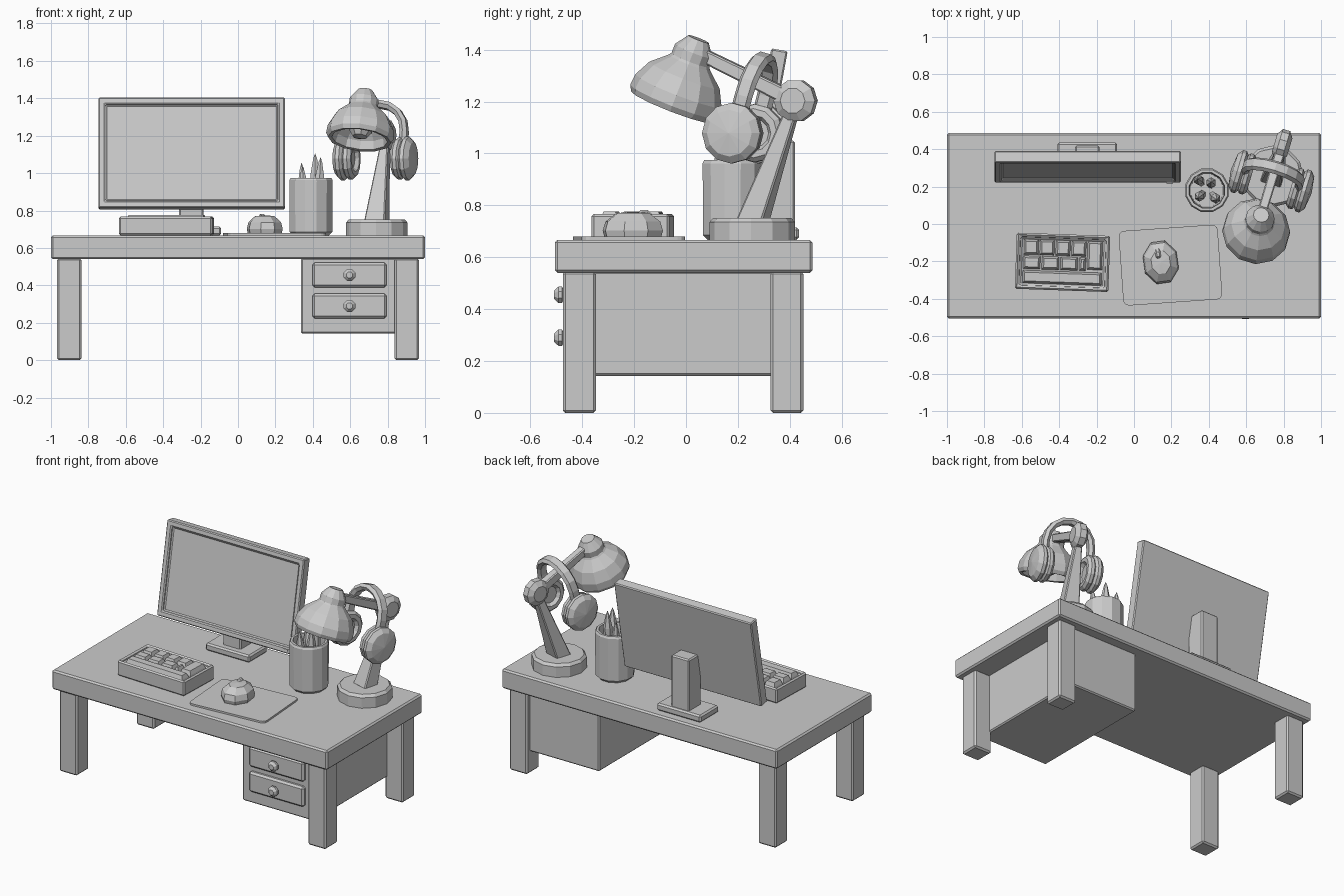
import bpy, bmesh
from math import radians, sin, cos, pi
from mathutils import Matrix, Vector, Euler

if "Cube" in bpy.data.objects:
    bpy.data.objects.remove(bpy.data.objects["Cube"])

I = Matrix.Identity(4)


def finish(bm, name, m=I, bevel=0):
    bmesh.ops.recalc_face_normals(bm, faces=bm.faces[:])
    bm.transform(m)
    me = bpy.data.meshes.new(name)
    bm.to_mesh(me)
    bm.free()
    ob = bpy.data.objects.new(name, me)
    bpy.context.collection.objects.link(ob)
    if bevel:
        b = ob.modifiers.new("bevel", 'BEVEL')
        b.width, b.segments, b.limit_method = bevel, 1, 'ANGLE'
    return ob


def place(x, y, z, rx=0, ry=0, rz=0):
    rot = Euler([radians(a) for a in (rx, ry, rz)]).to_matrix().to_4x4()
    return Matrix.Translation((x, y, z)) @ rot


def box(name, x, y, z, m=I, bevel=0.008, recess=None):
    """Box from (min, max) ranges; recess = (face direction, border, depth)."""
    bm = bmesh.new()
    bmesh.ops.create_cube(bm, size=1)
    for v in bm.verts:
        v.co = [a[0] if c < 0 else a[1] for a, c in zip((x, y, z), v.co)]
    if recess:
        d = Vector(recess[0])
        bm.normal_update()
        f = max(bm.faces, key=lambda f: f.normal.dot(d))
        bmesh.ops.inset_region(bm, faces=[f], thickness=recess[1])
        bmesh.ops.inset_region(bm, faces=[f], thickness=0.006, depth=0)
        bmesh.ops.translate(bm, verts=f.verts[:], vec=-d * recess[2])
    return finish(bm, name, m, bevel)


def skin(name, rings, m=I, bevel=0, closed=False):
    """Join rings of points with quads and cap the ends."""
    bm = bmesh.new()
    rs = [[bm.verts.new(p) for p in r] for r in rings]
    n = len(rs[0])
    for a, b in zip(rs, rs[1:]):
        for i in range(n):
            j = (i + 1) % n
            bm.faces.new((a[i], a[j], b[j], b[i]))
    bm.faces.new(rs[0])
    bm.faces.new(rs[-1])
    bmesh.ops.remove_doubles(bm, verts=bm.verts[:], dist=0.0005)
    return finish(bm, name, m, bevel)


def lathe(name, profile, sides, m=I):
    rings = [[(max(r, 0.0001 if r == 0 else r) * cos(2 * pi * (i + .5) / sides),
               r * sin(2 * pi * (i + .5) / sides), h) for i in range(sides)]
             for r, h in profile]
    return skin(name, rings, m)


def beam(name, a, b, wa, wb, m=I):
    """Tapered bar in the local yz plane; w = (x width, thickness)."""
    a, b = Vector(a), Vector(b)
    d = (b - a).normalized()
    side = Vector((1, 0, 0))
    up = d.cross(side)
    rings = [[p + side * sx * w[0] / 2 + up * sy * w[1] / 2
              for sx, sy in ((-1, -1), (1, -1), (1, 1), (-1, 1))]
             for p, w in ((a, wa), (b, wb))]
    return skin(name, rings, m, 0.006)


T = 0.667  # table surface

# Desk
box("desk_top", (-1, 1), (-.505, .487), (.54, T), bevel=.01)
for sx, side in ((-1, "left"), (1, "right")):
    xs = sorted((sx * .838, sx * .968))
    box("front_leg_" + side, xs, (-.475, -.347), (0, .545), bevel=.01)
    box("back_leg_" + side, xs, (.325, .452), (0, .545), bevel=.01)
box("drawer_cabinet", (.336, .856), (-.435, .42), (.143, .545))
for z, n in ((.455, "upper"), (.29, "lower")):
    box("drawer_" + n, (.397, .795), (-.46, -.42), (z - .066, z + .066), bevel=.012)
    lathe("knob_" + n, [(.014, 0), (.016, .01), (.034, .02), (.034, .034), (.018, .05)],
          8, place(.596, -.458, z, 90))

# Monitor, leaning back
mon = place(-.2475, .22, .817, -10.5)
box("monitor", (-.498, .498), (0, .064), (0, .598), mon, .006, ((0, -1, 0), .05, .018))
box("power_button", (.42, .455), (-.006, .01), (.018, .028), mon, 0)
box("monitor_base", (-.41, -.09), (.245, .436), (T, .715), bevel=.01)
box("monitor_neck", (-.315, -.185), (.29, .42), (.70, 1.05))

# Keyboard
kb = place(-.382, -.205, T, 0, 0, -2)
box("keyboard_case", (-.25, .25), (-.15, .15), (0, .1), kb, .01, ((0, 0, 1), .026, .025))


def key(x0, x1, y0, y1):
    rings = [[(x0 + i, y0 + i, h), (x1 - i, y0 + i, h), (x1 - i, y1 - i, h), (x0 + i, y1 - i, h)]
             for i, h in ((0, .07), (.003, .085), (.012, .109))]
    skin("key", rings, kb)


for i in range(4):
    key(-.21 + i * .085, -.13 + i * .085, .035, .118)
key(.13, .212, -.035, .118)
for i in range(3):
    key(-.212 + i * .1, -.118 + i * .1, -.042, .03)
key(.088, .125, -.042, .03)
key(-.212, .212, -.118, -.048)

# Mouse and pad
pad = place(.195, -.22, T, 0, 0, 4)
outline = [(sx * .235 + .03 * cos(a), sy * .17 + .03 * sin(a))
           for sx, sy, q in ((1, 1, 0), (-1, 1, 1), (-1, -1, 2), (1, -1, 3))
           for a in [(q + t / 3) * pi / 2 for t in range(4)]]
skin("mouse_pad", [[(x, y, h) for x, y in outline] for h in (0, .012)], pad)
mouse = place(.143, -.205, T + .01, 0, 0, 8)
lathe("mouse", [(.095, 0), (.101, .025), (.092, .06), (.055, .093), (0, .098)], 8,
      mouse @ Matrix.Diagonal((.97, 1.2, 1, 1)))
lathe("mouse_wheel", [(.0, -.014), (.024, -.014), (.032, -.007), (.032, .007), (.024, .014), (0, .014)], 8,
      mouse @ place(-.008, .045, .076, 0, 90, 0))

# Pencil cup
lathe("pencil_cup", [(.1, 0), (.118, .018), (.12, .295), (.113, .308), (.098, .308),
                     (.095, .29), (.09, .03), (0, .03)], 12, place(.39, .18, T))
for x, y, top, rx, ry in ((-.04, .055, .39, -3, -3), (.03, .04, .44, -2, 0),
                          (-.035, -.025, .37, 3, -3), (.04, -.035, .42, 3, 3)):
    lathe("pencil", [(.022, .03), (.028, top - .11), (.012, top - .03), (0, top)], 6,
          place(.39 + x * .75, .18 + y * .75, T, rx, ry))

# Lamp, turned slightly to the side
lamp = place(.742, .255, 0, 0, 0, -16.7)
lathe("lamp_base", [(.165, T), (.165, .735), (.15, .752), (0, .752)], 12, lamp)
beam("lamp_lower_arm", (0, 0, .73), (0, .175, 1.2), (.115, .1), (.035, .045), lamp)
lathe("lamp_joint", [(0, -.042), (.05, -.042), (.083, -.02), (.083, .02), (.05, .042), (0, .042)], 10,
      lamp @ place(0, .175, 1.203, 0, 90, 0))
beam("lamp_upper_arm", (0, .175, 1.203), (0, -.2, 1.38), (.055, .06), (.05, .05), lamp)
head = lamp @ place(0, -.315, 1.195, -22)
lathe("lamp_shade", [(0, .08), (.1, .075), (.14, .03), (.15, -.015), (.17, -.018), (.182, .005), (.178, .05),
                     (.145, .115), (.085, .168), (.078, .178), (.078, .215), (.042, .265), (0, .265)],
      12, head)
lathe("lamp_bulb", [(0, -.01), (.04, 0), (.062, .03), (.05, .08)], 8, head)

# Headphones hanging on the lamp arm
hp = lamp @ place(0, -.028, 1.078, -15)
section = [(-.036, 0), (-.022, -.02), (.022, -.02), (.036, 0), (.022, .02), (-.022, .02)]
rings = [[(-.15 - r, w, .07) for w, r in section]]
for i in range(9):
    a = pi - pi * i / 8
    rings.append([((.15 + r) * cos(a), w, .15 + (.15 + r) * sin(a)) for w, r in section])
rings.append([(.15 + r, w, .07) for w, r in section])
skin("headphone_band", rings, hp)
for s, side in ((-1, "left"), (1, "right")):
    cup = hp @ place(s * .165, 0, 0, 0, 90 * s, 0)
    lathe("ear_cup_" + side, [(0, -.008), (.1, -.008), (.117, .005), (.117, .025), (.09, .048), (0, .06)],
          12, cup)
    lathe("ear_pad_" + side, [(0, -.035), (.055, -.035), (.07, -.055), (.095, -.055), (.112, -.038),
                              (.112, -.018), (.095, -.005), (0, -.005)], 12, cup)
